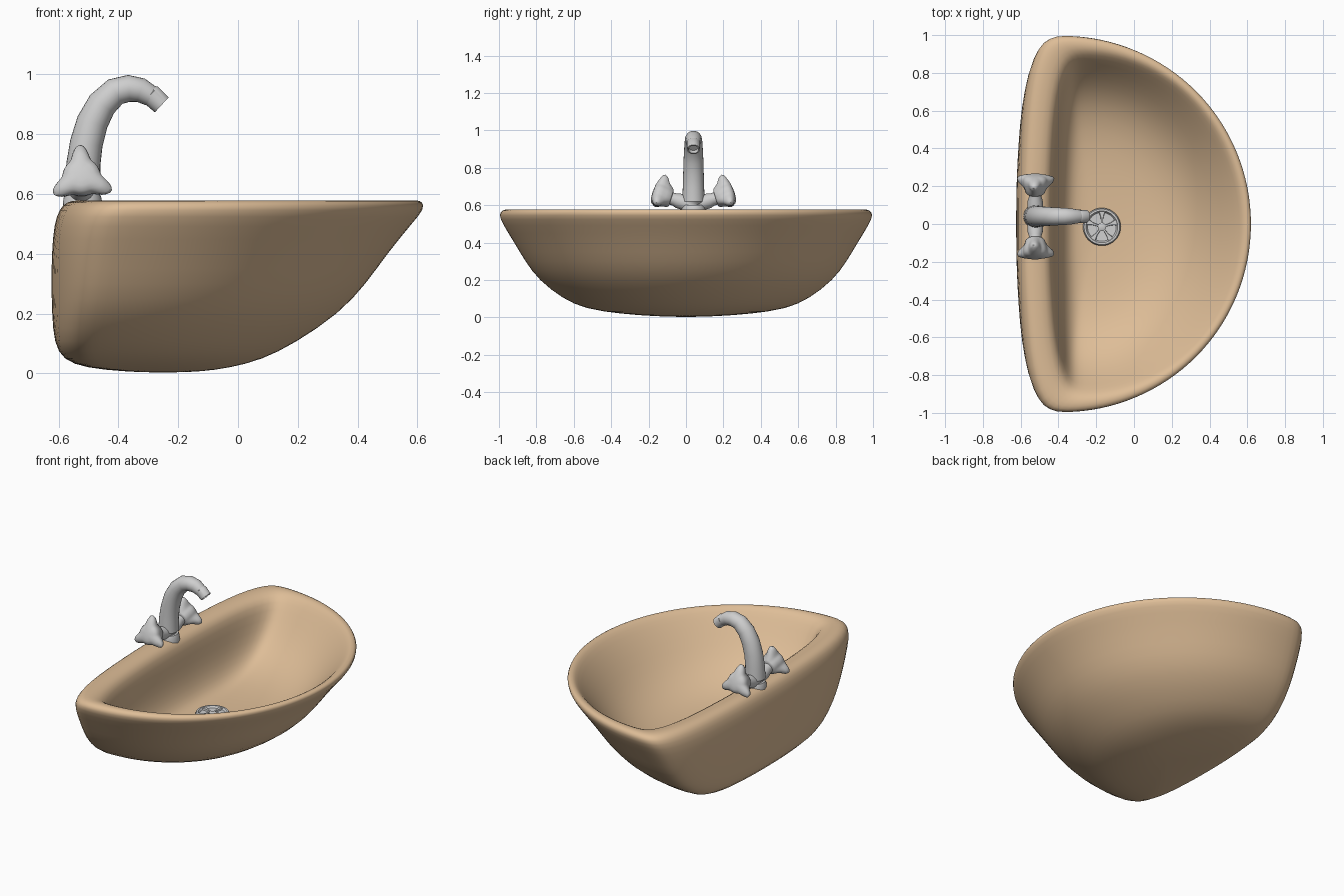
import bpy, bmesh, math
from mathutils import Vector, Matrix

if "Cube" in bpy.data.objects:
    bpy.data.objects.remove(bpy.data.objects["Cube"])


def material(name, rgb):
    m = bpy.data.materials.new(name)
    m.diffuse_color = (*rgb, 1)
    m.use_nodes = True
    m.node_tree.nodes["Principled BSDF"].inputs["Base Color"].default_value = m.diffuse_color
    return m


TAN = material("tan_ceramic", (0.73, 0.51, 0.31))
GREY = material("light_grey_metal", (0.62, 0.62, 0.62))


def loft(name, rings, mat, subsurf=0, start=None, end=None, sharp=40):
    """Skin a list of equal-length closed rings; start/end are cap centres."""
    bm = bmesh.new()
    vr = [[bm.verts.new(p) for p in r] for r in rings]
    n = len(vr[0])
    for a, b in zip(vr, vr[1:]):
        for i in range(n):
            j = (i + 1) % n
            bm.faces.new((a[i], a[j], b[j], b[i]))
    for ring, c in ((vr[0], start), (vr[-1], end)):
        if c is not None:
            cv = bm.verts.new(c)
            for i in range(n):
                bm.faces.new((ring[i], ring[(i + 1) % n], cv))
    bmesh.ops.recalc_face_normals(bm, faces=bm.faces)
    me = bpy.data.meshes.new(name)
    bm.to_mesh(me)
    bm.free()
    me.materials.append(mat)
    ob = bpy.data.objects.new(name, me)
    bpy.context.collection.objects.link(ob)
    bpy.ops.object.select_all(action='DESELECT')
    bpy.context.view_layer.objects.active = ob
    ob.select_set(True)
    if subsurf:
        me.polygons.foreach_set("use_smooth", [True] * len(me.polygons))
        s = ob.modifiers.new("smooth", 'SUBSURF')
        s.levels = s.render_levels = subsurf
    else:
        bpy.ops.object.shade_smooth_by_angle(angle=math.radians(sharp))
    return ob


def tube(name, path, mat, n=24, cap_start=True, cap_end=True):
    """Round tube through (point, radius) pairs."""
    pts = [Vector(p) for p, r in path]
    rings = []
    for i, (p, r) in enumerate(path):
        d = pts[min(i + 1, len(pts) - 1)] - pts[max(i - 1, 0)]
        q = d.to_track_quat('Z', 'Y')
        rings.append([pts[i] + q @ Vector((r * math.cos(t), r * math.sin(t), 0))
                      for t in (2 * math.pi * k / n for k in range(n))])
    return loft(name, rings, mat, 0, pts[0] if cap_start else None,
                pts[-1] if cap_end else None)


# --- basin: D-shaped outline swept through outer and inner levels
half = [(0, 0), (0, .15), (.003, .3), (.012, .5), (.025, .68), (.05, .84),
        (.085, .945), (.125, .99), (.18, 1)]
half += [(.18 + .82 * math.sin(t), math.cos(t))
         for t in (math.pi / 2 * k / 16 for k in range(1, 17))]
half[-1] = (1, 0)
outline = half + [(u, -v) for u, v in half[-2:0:-1]]

# z, back x, front x, half width
levels = [
    (.006, -.38, -.12, .16), (.018, -.51, -.03, .34), (.045, -.585, .08, .54),
    (.10, -.615, .19, .66), (.20, -.622, .34, .79), (.30, -.624, .43, .862),
    (.40, -.623, .50, .92), (.50, -.615, .582, .983), (.55, -.597, .626, 1.004),
    (.575, -.572, .618, .985), (.58, -.535, .598, .95),
    (.572, -.475, .575, .915), (.54, -.437, .54, .88), (.45, -.424, .46, .82),
    (.35, -.41, .375, .74), (.27, -.385, .28, .64), (.215, -.35, .17, .50),
    (.19, -.31, .05, .33), (.182, -.25, -.08, .15)]
loft("basin", [[(xb + u * (xf - xb), v * w, z) for u, v in outline]
               for z, xb, xf, w in levels], TAN, 1,
     (-.25, 0, .002), (-.17, 0, .18))

# --- drain: domed disc with raised rim, hub and five spokes
DX, DY, DZ = -.17, -.015, .185


def disc(name, profile):
    n = 40
    rings = [[(DX + r * math.cos(2 * math.pi * k / n),
               DY + r * math.sin(2 * math.pi * k / n), DZ + z) for k in range(n)]
             for r, z in profile]
    return loft(name, rings, GREY, 0, None, (DX, DY, DZ + profile[-1][1]))


disc("drain_plate", [(.098, -.02), (.1, .01), (.094, .02), (.084, .02),
                     (.076, .008), (.03, .006)])
disc("drain_hub", [(.022, 0), (.022, .016), (.014, .02)])
for i in range(5):
    a = 2 * math.pi * i / 5 + .3
    c, s = math.cos(a), math.sin(a)
    rings = []
    for r, w in ((.01, .005), (.05, .008), (.085, .022)):
        rings.append([(DX + r * c - o * s, DY + r * s + o * c, DZ + z)
                      for o, z in ((-w, 0), (-w * .7, .017), (w * .7, .017), (w, 0))])
    loft("drain_spoke", rings, GREY)

# --- faucet column and curved spout
Y = .04
spine = [(-.52, .56, .06), (-.52, .62, .06), (-.517, .70, .057), (-.507, .77, .055),
         (-.487, .84, .053), (-.455, .90, .05), (-.41, .942, .047),
         (-.365, .953, .045), (-.325, .947, .041), (-.29, .927, .035)]
tube("spout", [((x, Y, z), r) for x, z, r in spine], GREY)
# nozzle collar with a recessed opening
tube("nozzle", [((-.296, Y, .935), .031), ((-.292, Y, .932), .036),
                ((-.255, Y, .898), .034)], GREY, cap_end=False)
d = Vector((.037, 0, -.034)).normalized()
q = d.to_track_quat('Z', 'Y')
tip = Vector((-.255, Y, .898))
loft("nozzle_opening",
     [[tip + d * a + q @ Vector((r * math.cos(k * math.pi / 12),
                                 r * math.sin(k * math.pi / 12), 0))
       for k in range(24)] for r, a in ((.034, 0), (.027, .0), (.026, -.02))],
     GREY, 0, None, tip - d * .02)

# --- handles: three-armed knobs on sloping stems, one each side
tilt = math.radians(18)
knob = [(-.052, .042, 0), (-.045, .05, .004), (-.02, .056, .018), (.0, .062, .042),
        (.018, .064, .048), (.03, .062, .042), (.042, .056, .018), (.05, .04, .004),
        (.053, .02, 0)]   # axial position, round radius, arm length
for side, label in ((1, "left"), (-1, "right")):
    axis = Vector((0, side * math.cos(tilt), math.sin(tilt)))
    up = Vector((0, -side * math.sin(tilt), math.cos(tilt)))
    ex = Vector((1, 0, 0))
    cen = Vector((-.523, Y + side * .168, .652))
    rings = []
    for a, r, arm in knob:
        ring = []
        for k in range(72):
            t = 2 * math.pi * k / 72
            rad = r + arm * abs(math.cos(1.5 * (t - math.radians(93)))) ** 7
            ring.append(cen + axis * a + (ex * math.cos(t) + up * math.sin(t)) * rad)
        rings.append(ring)
    loft(label + "_handle", rings, GREY, 0, cen - axis * .052, cen + axis * .054, 50)
    tube(label + "_stem", [(cen - axis * .17, .04), (cen - axis * .09, .04),
                           (cen - axis * .07, .034), (cen - axis * .04, .034)], GREY)

# --- low mounting foot under the faucet
tube("faucet_foot", [((-.52, Y, .55), .066), ((-.52, Y, .585), .064),
                     ((-.52, Y, .60), .058)], GREY)
